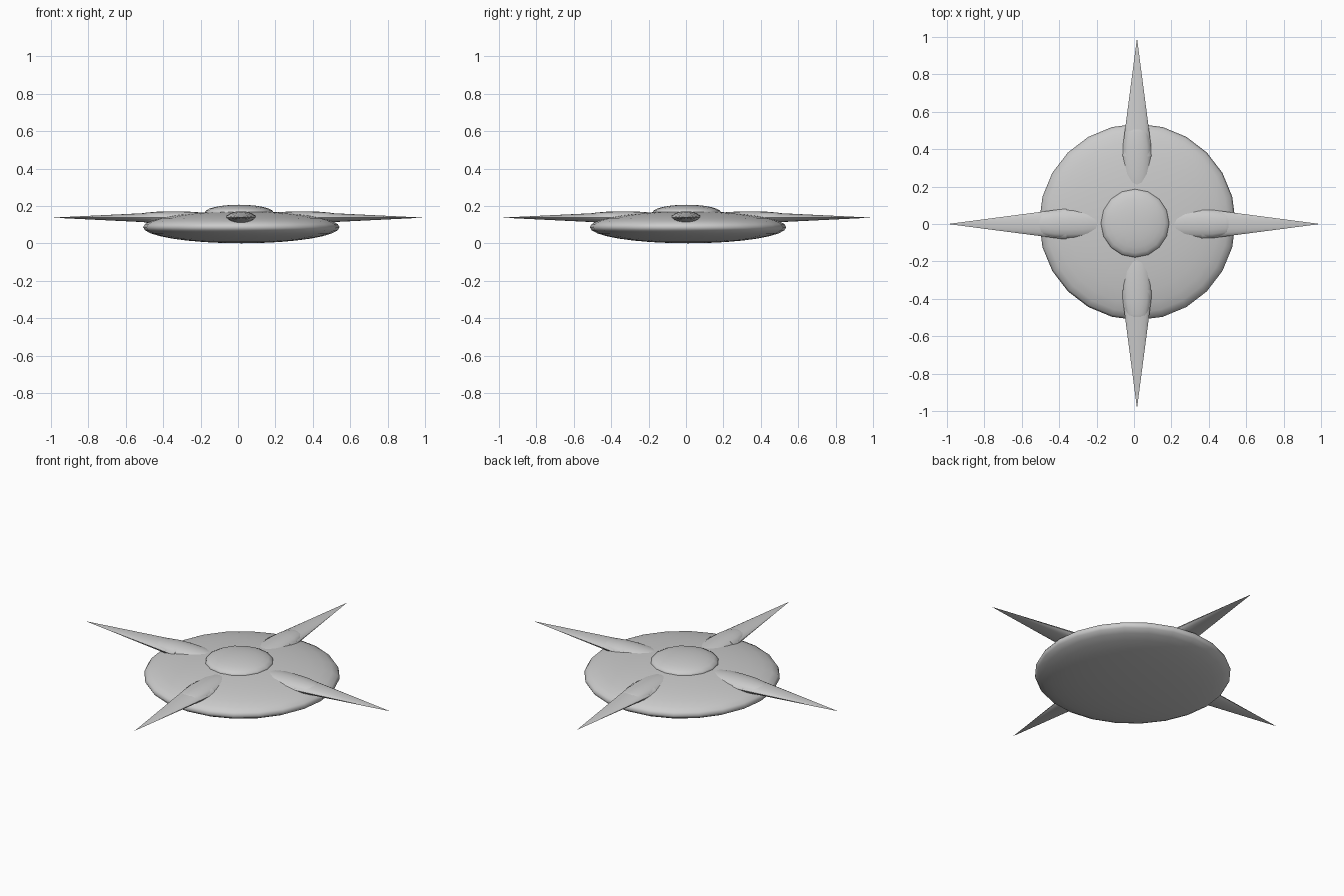
import bpy, bmesh, math
from mathutils import Matrix, Vector

if "Cube" in bpy.data.objects:
    bpy.data.objects.remove(bpy.data.objects["Cube"])


def finish(bm, name):
    bmesh.ops.recalc_face_normals(bm, faces=bm.faces)
    mesh = bpy.data.meshes.new(name)
    bm.to_mesh(mesh)
    bm.free()
    for p in mesh.polygons:
        p.use_smooth = True
    obj = bpy.data.objects.new(name, mesh)
    bpy.context.collection.objects.link(obj)
    return obj


def ellipsoid(name, centre, radii, segments, rings):
    bm = bmesh.new()
    bmesh.ops.create_uvsphere(bm, u_segments=segments, v_segments=rings, radius=1)
    bm.transform(Matrix.Translation(centre) @ Matrix.Diagonal((*radii, 1)))
    return finish(bm, name)


def lathe_x(name, profile, width, height, origin, angle, sides=16):
    """Revolve (distance, radius) points around x, flatten, then turn about z."""
    bm = bmesh.new()
    rings = []
    for d, r in profile:
        if r == 0:
            rings.append([bm.verts.new((d, 0, 0))] * sides)
        else:
            rings.append([bm.verts.new((d, r * width * math.cos(t), r * height * math.sin(t)))
                          for t in (2 * math.pi * i / sides for i in range(sides))])
    for a, b in zip(rings, rings[1:]):
        for i in range(sides):
            j = (i + 1) % sides
            bm.faces.new(list(dict.fromkeys((a[i], a[j], b[j], b[i]))))
    bm.transform(Matrix.Translation(origin) @ Matrix.Rotation(angle, 4, 'Z'))
    return finish(bm, name)


# Flattened main body and the low dome on top
ellipsoid("disc_body", (0.018, 0.011, 0.087), (0.525, 0.525, 0.086), 24, 16)
ellipsoid("top_dome", (0.006, 0.004, 0.165), (0.184, 0.184, 0.042), 16, 12)

# Four arms: a rounded pod on the disc with a long spike beyond it
pod = [(0.1, 0), (0.13, 0.45), (0.2, 0.82), (0.27, 0.96), (0.34, 1),
       (0.42, 0.96), (0.49, 0.8), (0.525, 0.58), (0.54, 0.3), (0.543, 0)]
spike = [(0.36, 0), (0.36, 1), (0.995, 0)]
arms = [("right", (0, 0)), ("back", (0.016, 0)), ("left", (0, 0)), ("front", (0.016, 0.008))]
for i, (side, (x, y)) in enumerate(arms):
    angle = i * math.pi / 2
    origin = Vector((x, y, 0.138))
    lathe_x(side + "_pod", pod, 0.078, 0.034, origin, angle)
    cone = lathe_x(side + "_spike", spike, 0.083, 0.031, origin, angle)
    cone.select_set(True)
    bpy.context.view_layer.objects.active = cone
    bpy.ops.object.shade_smooth_by_angle(angle=math.radians(50))
    cone.select_set(False)
